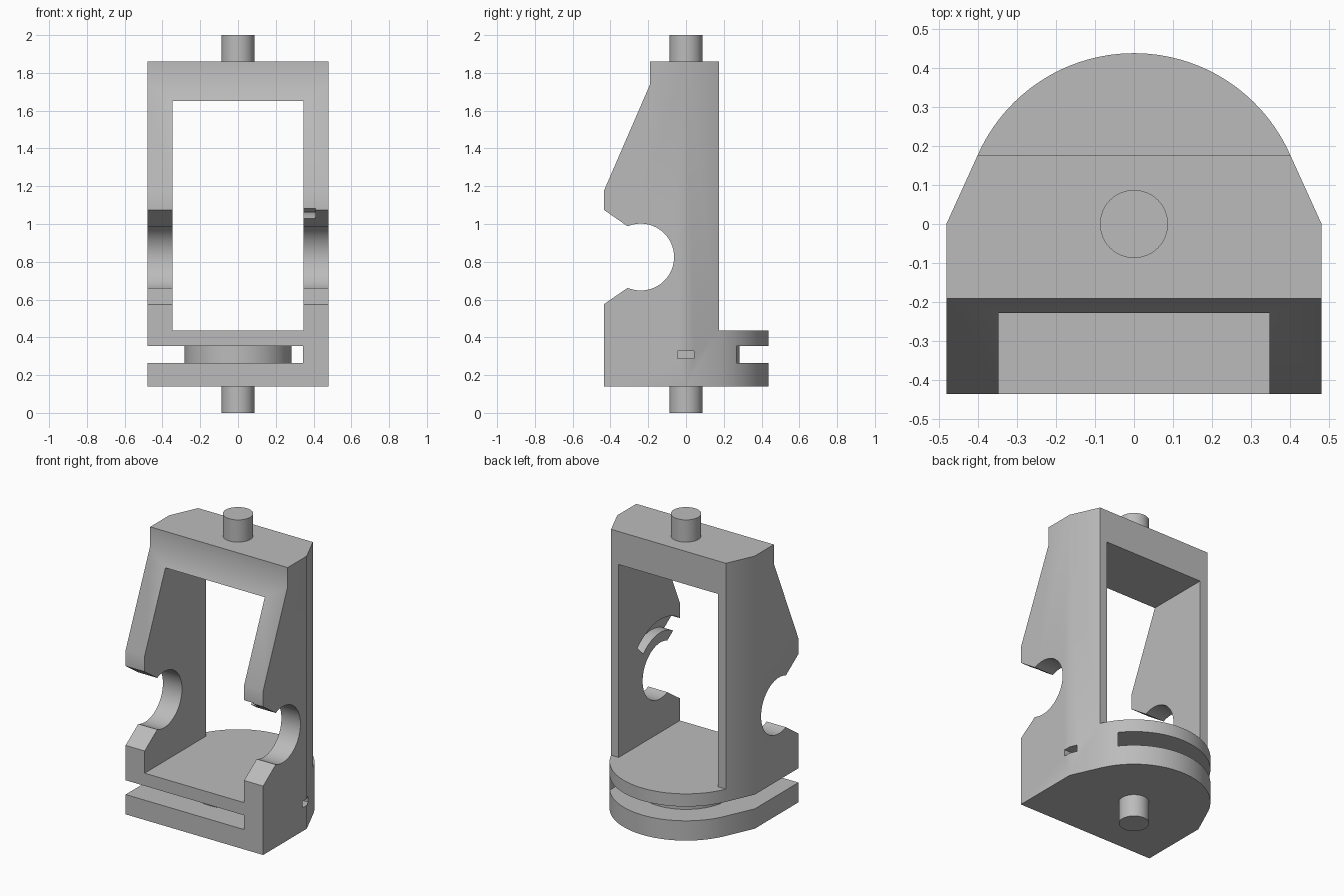
import bpy
import bmesh
from math import sin, cos, radians, asin

cube = bpy.data.objects.get("Cube")
if cube:
    bpy.data.objects.remove(cube, do_unlink=True)

grey = bpy.data.materials.new("plain grey")
grey.use_nodes = True
grey.diffuse_color = (0.5, 0.5, 0.5, 1)
grey.node_tree.nodes["Principled BSDF"].inputs["Base Color"].default_value = (0.5, 0.5, 0.5, 1)


def prism(name, outline, axis, low, high):
    """Extrude a 2D outline along an axis: x takes (y, z), z takes (x, y)."""
    def place(p, h):
        return (h, p[0], p[1]) if axis == "x" else (p[0], p[1], h)
    bm = bmesh.new()
    ends = [[bm.verts.new(place(p, h)) for p in outline] for h in (low, high)]
    n = len(outline)
    bm.faces.new(ends[0])
    bm.faces.new(ends[1])
    for i in range(n):
        j = (i + 1) % n
        bm.faces.new((ends[0][i], ends[0][j], ends[1][j], ends[1][i]))
    bmesh.ops.recalc_face_normals(bm, faces=bm.faces)
    mesh = bpy.data.meshes.new(name)
    bm.to_mesh(mesh)
    bm.free()
    mesh.materials.append(grey)
    obj = bpy.data.objects.new(name, mesh)
    bpy.context.collection.objects.link(obj)
    return obj


def arc(cx, cy, r, start, end, steps):
    angles = [radians(start + (end - start) * i / steps) for i in range(steps + 1)]
    return [(cx + r * cos(a), cy + r * sin(a)) for a in angles]


def box(name, x, y, z):
    return prism(name, [(x[0], y[0]), (x[1], y[0]), (x[1], y[1]), (x[0], y[1])], "z", *z)


def carve(target, tool, operation="DIFFERENCE"):
    tool.hide_render = True
    mod = target.modifiers.new("carve", "BOOLEAN")
    mod.operation, mod.object, mod.solver = operation, tool, "EXACT"
    bpy.context.view_layer.objects.active = target
    bpy.ops.object.modifier_apply(modifier=mod.name)
    bpy.data.objects.remove(tool, do_unlink=True)


def smooth(obj):
    bpy.ops.object.select_all(action="DESELECT")
    obj.select_set(True)
    bpy.context.view_layer.objects.active = obj
    bpy.ops.object.shade_smooth_by_angle(angle=radians(30))


# Frame: round-backed plan, trimmed to the side silhouette
BACK, FRONT, R = 0.175, -0.435, 0.437
edge = asin(BACK / R) * 180 / 3.14159265
plan = [(-0.48, FRONT), (0.48, FRONT), (0.48, 0)]
plan += arc(0, 0, R, edge, 180 - edge, 48) + [(-0.48, 0)]
frame = prism("frame", plan, "z", 0.14, 1.86)

# Silhouette with the round bearing cradle opening to the front
side = [(FRONT, 0.14), (FRONT, 0.575)]
side += arc(-0.24, 0.825, 0.177, -113, 113, 48)
side += [(FRONT, 1.075), (FRONT, 1.175), (-0.19, 1.74), (-0.19, 1.9),
         (BACK, 1.9), (BACK, 0.435), (0.5, 0.435), (0.5, 0.14)]
side[0], side[-1] = (FRONT, 0.1), (0.5, 0.1)
carve(frame, prism("side_cutter", side, "x", -0.6, 0.6), "INTERSECT")

# Large window between the two cheeks
carve(frame, box("window_cutter", (-0.347, 0.347), (-1, 1), (0.435, 1.652)))

# Horizontal slot in the base, closed at the left, with a small side hole
carve(frame, box("slot_cutter", (-1, 0.345), (-1, 1), (0.265, 0.355)))
carve(frame, box("hole_cutter", (0.3, 0.6), (-0.045, 0.042), (0.287, 0.328)))

# Curved groove inside the left cheek, above the cradle
groove = arc(-0.24, 0.825, 0.24, 45, 165, 32) + arc(-0.24, 0.825, 0.322, 165, 45, 32)
carve(frame, prism("groove_cutter", groove, "x", 0.3, 0.41))
smooth(frame)

# Disc bridging the slot, and the two pivot pins
for name, r, low, high in (("slot_disc", 0.283, 0.255, 0.365),
                           ("bottom_pin", 0.087, 0, 0.16),
                           ("top_pin", 0.087, 1.84, 2.0)):
    smooth(prism(name, arc(0, 0, r, 0, 360, 64)[:-1], "z", low, high))
